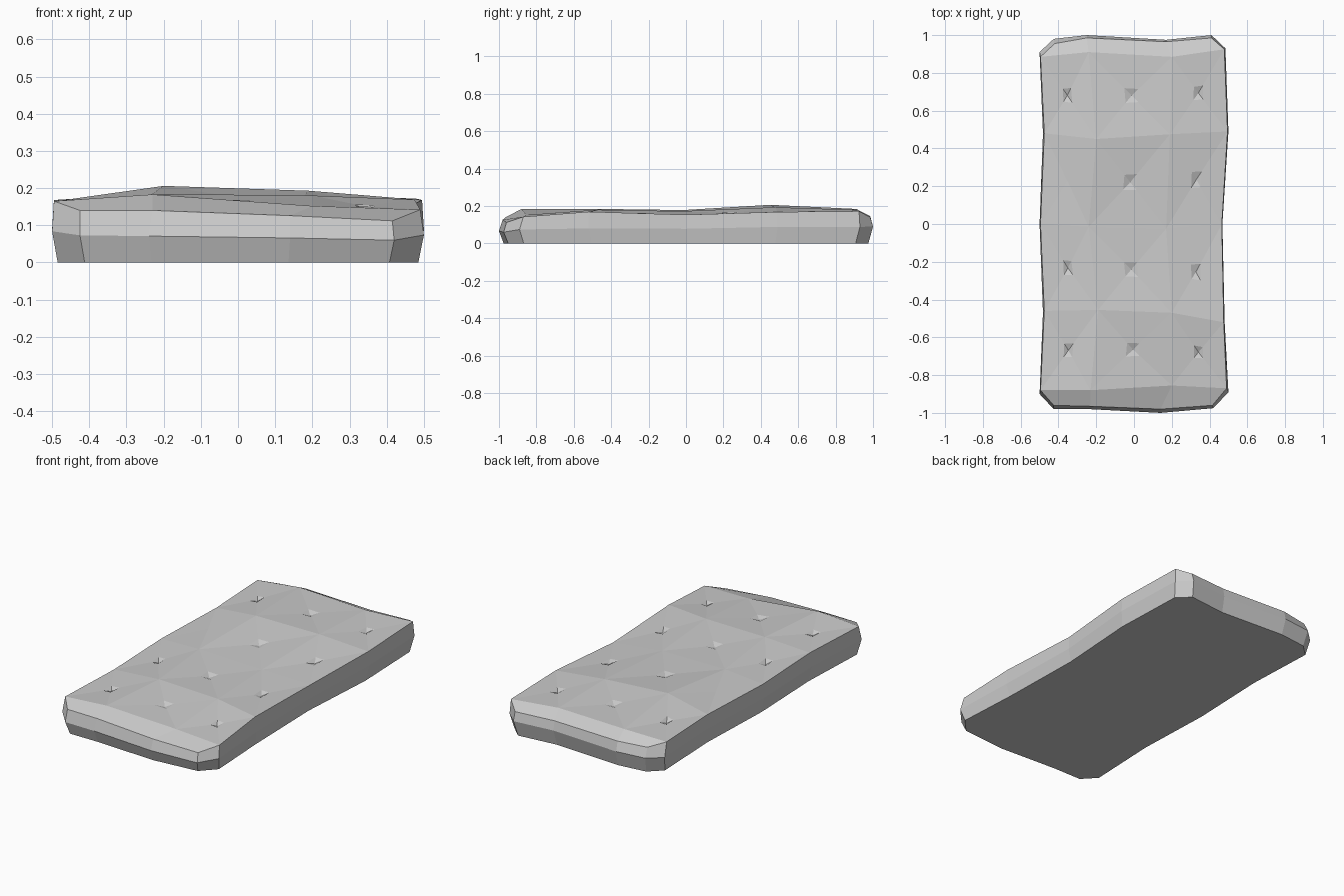
import bpy, bmesh
from mathutils import Vector

if "Cube" in bpy.data.objects:
    bpy.data.objects.remove(bpy.data.objects["Cube"])

bm = bmesh.new()

# Worn top: columns run left to right, rows run front to back (x, y, z)
rows = [
    [(-.495, -.88, .165), (-.23, -.88, .183), (.20, -.855, .152), (.49, -.87, .142)],
    [(-.475, -.46, .167), (-.19, -.455, .184), (.20, -.47, .180), (.475, -.52, .169)],
    [(-.495, .0, .165), (-.24, -.015, .178), (.17, -.025, .172), (.465, .0, .153)],
    [(-.475, .48, .167), (-.20, .45, .206), (.19, .475, .193), (.495, .49, .168)],
    [(-.495, .885, .168), (-.24, .91, .184), (.20, .885, .180), (.478, .925, .172)],
]
grid = [[bm.verts.new(p) for p in row] for row in rows]

# Chamfer edges at both ends: left to right
front_edge = [bm.verts.new(p) for p in
              [(-.425, -.96, .14), (-.23, -.965, .14), (.14, -.98, .126), (.415, -.96, .112)]]
back_edge = [bm.verts.new(p) for p in
             [(-.42, .955, .143), (-.25, .985, .145), (.17, .965, .143), (.41, .985, .14)]]

# Widest outline, anticlockwise from the left end of the front
outline = [(-.425, -.98, .073), (-.24, -.98, .071), (.14, -1.0, .066), (.42, -.975, .06),
           (.5, -.89, .074), (.48, -.52, .08), (.468, 0, .078), (.5, .49, .088), (.484, .93, .088),
           (.41, 1.0, .09), (.17, .975, .09), (-.25, 1.0, .09), (-.425, .98, .09),
           (-.5, .91, .088), (-.482, .48, .088), (-.5, 0, .085), (-.482, -.47, .085), (-.5, -.9, .084)]
mid = [bm.verts.new(p) for p in outline]
base = [bm.verts.new((x * .97, y * .975, 0)) for x, y, z in outline]
upper = (front_edge + [r[3] for r in grid] + back_edge[::-1] + [r[0] for r in grid[::-1]])


def strip(lower, higher, closed=True):
    n = len(lower)
    for i in range(n if closed else n - 1):
        j = (i + 1) % n
        bm.faces.new((lower[i], lower[j], higher[j], higher[i]))


# Sides, end chamfers and underside
strip(base, mid)
strip(mid, upper)
strip(front_edge, grid[0], False)
strip(grid[4], back_edge, False)
bm.faces.new(base[::-1])

# Hewn cells: shallow facets sloping into a small chisel pit
for r in range(4):
    for c in range(3):
        corners = [grid[r][c], grid[r][c + 1], grid[r + 1][c + 1], grid[r + 1][c]]
        mean = sum((v.co for v in corners), Vector()) / 4
        rim_centre = mean - Vector((0, 0, .008))
        if (r, c) == (2, 0):
            rim = None
            pit = bm.verts.new(rim_centre)
        else:
            rim = [bm.verts.new(rim_centre + (v.co - mean) * .17) for v in corners]
            pit = bm.verts.new(rim_centre - Vector((0, 0, .014)))
            strip(corners, rim)
        inner = rim or corners
        for i in range(4):
            bm.faces.new((inner[i], inner[(i + 1) % 4], pit))

bmesh.ops.recalc_face_normals(bm, faces=bm.faces[:])
mesh = bpy.data.meshes.new("stone_slab")
bm.to_mesh(mesh)
bm.free()
slab = bpy.data.objects.new("stone_slab", mesh)
bpy.context.collection.objects.link(slab)
